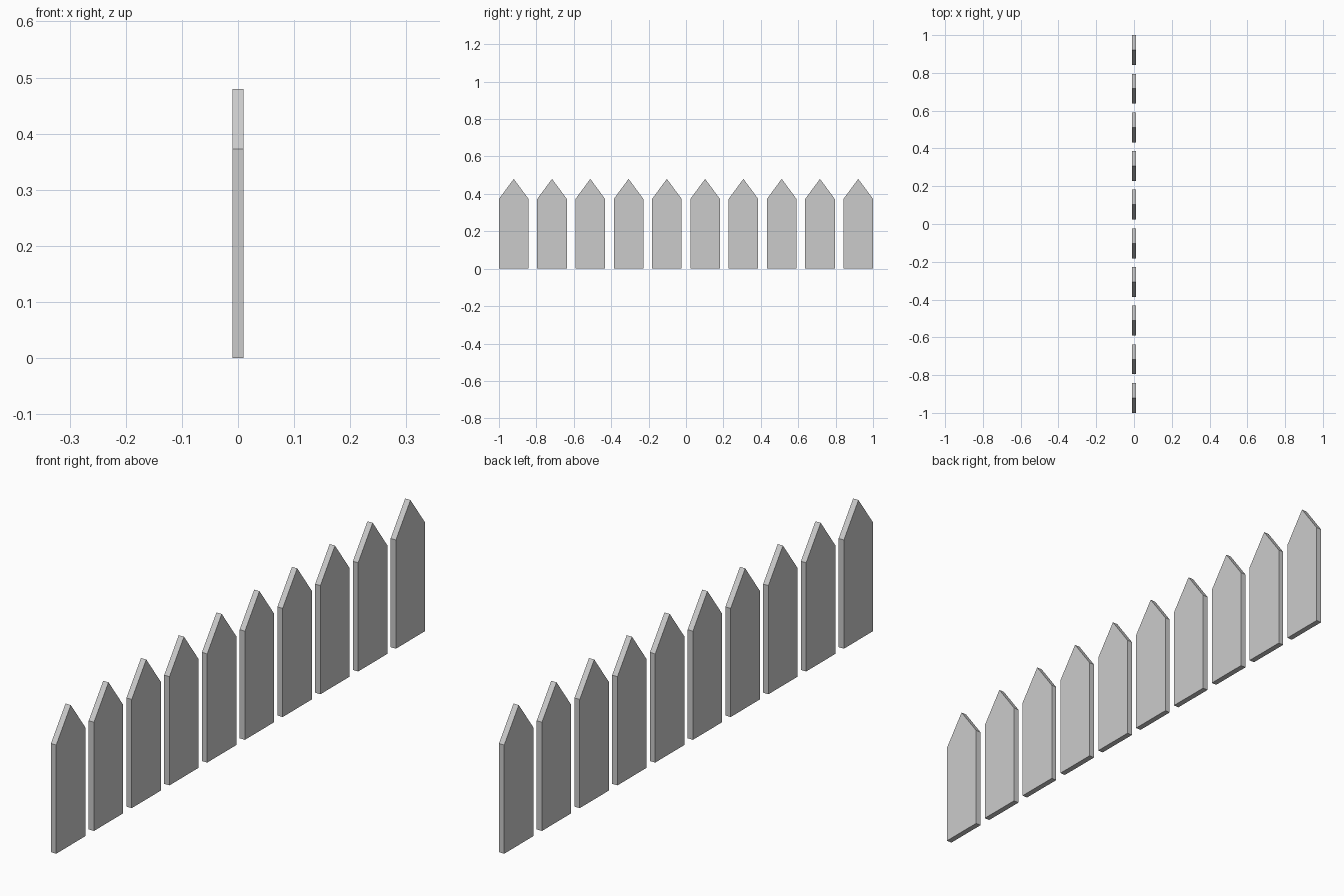
import bpy, bmesh

if "Cube" in bpy.data.objects:
    bpy.data.objects.remove(bpy.data.objects["Cube"])

COUNT, WIDTH, THICK = 10, 0.158, 0.02
SHOULDER, PEAK = 0.373, 0.48


def picket_mesh():
    # pointed board profile in the YZ plane, extruded along X
    w = WIDTH / 2
    profile = [(-w, 0), (w, 0), (w, SHOULDER), (0, PEAK), (-w, SHOULDER)]
    bm = bmesh.new()
    face = bm.faces.new([bm.verts.new((-THICK / 2, y, z)) for y, z in profile])
    ext = bmesh.ops.extrude_face_region(bm, geom=[face])
    verts = [g for g in ext["geom"] if isinstance(g, bmesh.types.BMVert)]
    bmesh.ops.translate(bm, verts=verts, vec=(THICK, 0, 0))
    bmesh.ops.recalc_face_normals(bm, faces=bm.faces)
    mesh = bpy.data.meshes.new("fence_picket")
    bm.to_mesh(mesh)
    bm.free()
    return mesh


# evenly spaced row of pickets along Y
mesh = picket_mesh()
span = 2 - WIDTH
for i in range(COUNT):
    picket = bpy.data.objects.new(f"fence_picket_{i + 1}", mesh)
    picket.location.y = -span / 2 + span * i / (COUNT - 1)
    bpy.context.collection.objects.link(picket)
